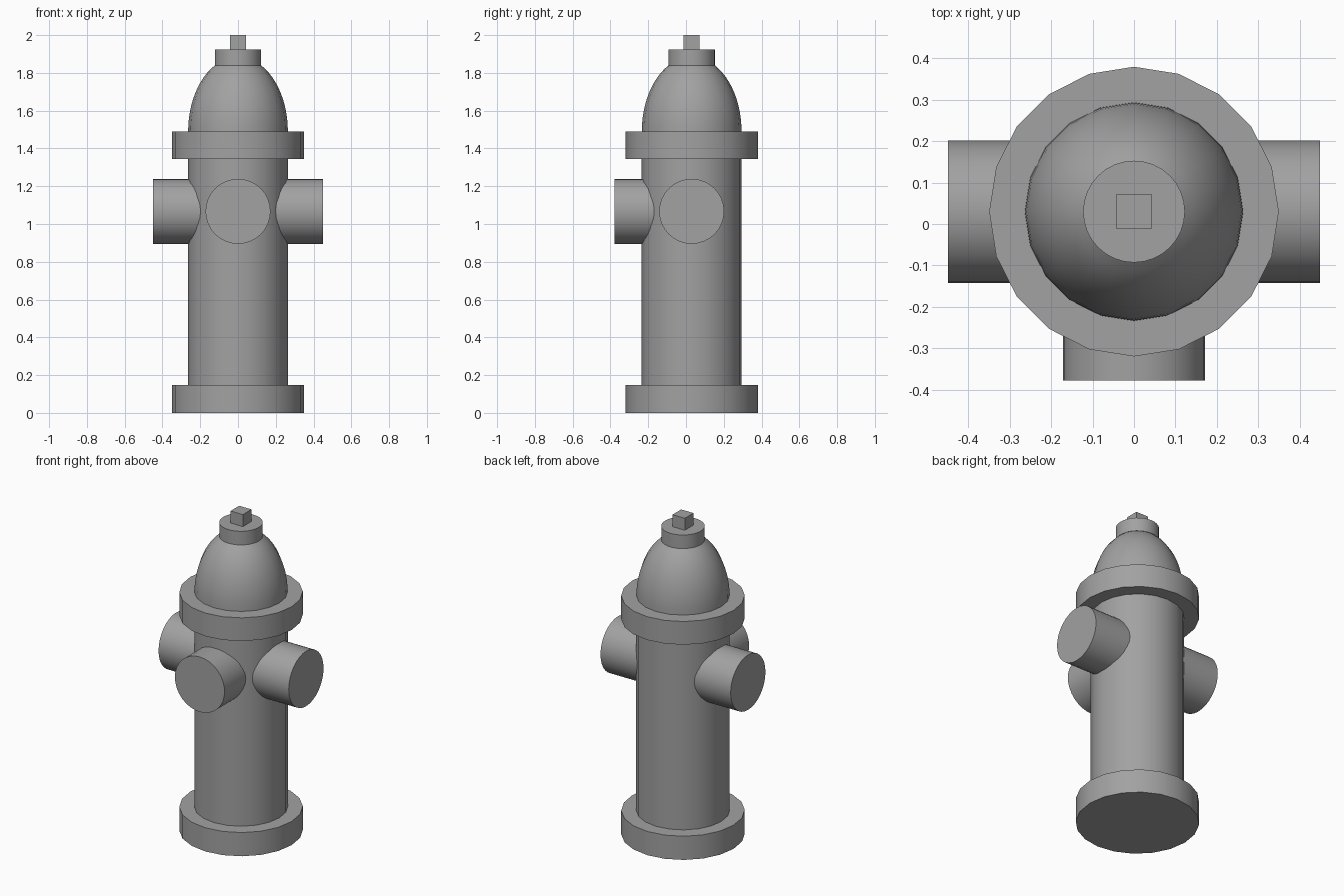
import bpy, math
from mathutils import Matrix, Vector

cube = bpy.data.objects.get("Cube")
if cube:
    bpy.data.objects.remove(cube, do_unlink=True)

AXIS_Y = 0.03      # vertical axis of the barrel
NOZZLE_Z = 1.067   # height of the outlets

grey = bpy.data.materials.new("plain grey")
grey.use_nodes = True
colour = (0.36, 0.36, 0.36, 1)
grey.diffuse_color = colour
grey.node_tree.nodes["Principled BSDF"].inputs["Base Color"].default_value = colour


def lathe(name, profile, sides, matrix=None):
    """Closed solid turned around z from (radius, height) pairs."""
    verts, faces = [], []
    for r, z in profile:
        for i in range(sides):
            a = math.tau * i / sides
            verts.append((r * math.cos(a), r * math.sin(a), z))
    for k in range(len(profile) - 1):
        for i in range(sides):
            j = (i + 1) % sides
            lo, hi = k * sides, (k + 1) * sides
            faces.append((lo + i, lo + j, hi + j, hi + i))
    faces.append(tuple(reversed(range(sides))))
    faces.append(tuple(range(len(verts) - sides, len(verts))))
    mesh = bpy.data.meshes.new(name)
    mesh.from_pydata(verts, [], faces)
    mesh.transform(matrix or Matrix.Translation((0, AXIS_Y, 0)))
    mesh.materials.append(grey)
    obj = bpy.data.objects.new(name, mesh)
    bpy.context.collection.objects.link(obj)
    bpy.ops.object.select_all(action="DESELECT")
    obj.select_set(True)
    bpy.context.view_layer.objects.active = obj
    bpy.ops.object.shade_smooth_by_angle(angle=math.radians(30))
    return obj


# Barrel and its two flanges
lathe("base_flange", [(0.35, 0), (0.35, 0.148)], 20)
lathe("barrel", [(0.265, 0.148), (0.265, 1.345)], 20)
lathe("upper_flange", [(0.35, 1.345), (0.35, 1.49)], 20)

# Bonnet: elliptical dome cut off below the cap
steps = 12
end = math.asin(0.35 / 0.395)
dome = [(0.264 * math.cos(end * k / steps), 1.49 + 0.395 * math.sin(end * k / steps))
        for k in range(steps + 1)]
lathe("bonnet", dome, 20)

# Cap and square operating nut
lathe("bonnet_cap", [(0.123, 1.84), (0.123, 1.925)], 32)
nut_turn = Matrix.Translation((0, AXIS_Y, 0)) @ Matrix.Rotation(math.pi / 4, 4, "Z")
nut_radius = 0.0425 * math.sqrt(2)
lathe("operating_nut", [(nut_radius, 1.925), (nut_radius, 2.0)], 4, nut_turn)

# Outlets to the left, right and front
outlets = (("left_outlet", (1, 0, 0), 0.45),
           ("right_outlet", (-1, 0, 0), 0.45),
           ("front_outlet", (0, -1, 0), 0.408))
for name, direction, reach in outlets:
    aim = Vector(direction).to_track_quat("Z", "Y").to_matrix().to_4x4()
    place = Matrix.Translation((0, AXIS_Y, NOZZLE_Z)) @ aim
    lathe(name, [(0.172, 0.15), (0.172, reach)], 32, place)
